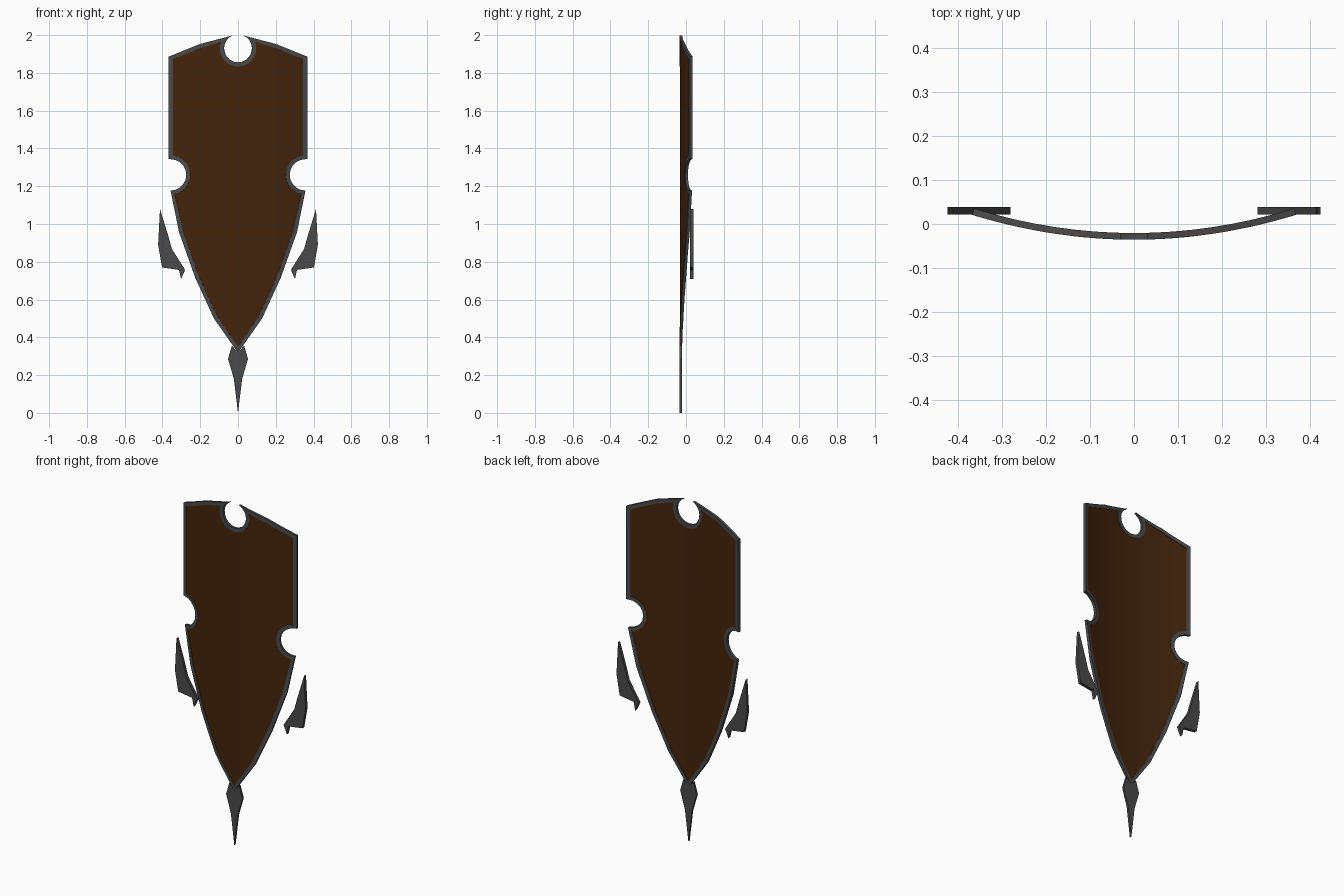
import bpy, bmesh, math

if "Cube" in bpy.data.objects:
    bpy.data.objects.remove(bpy.data.objects["Cube"])


def material(name, rgb):
    m = bpy.data.materials.new(name)
    m.diffuse_color = (*rgb, 1)
    m.use_nodes = True
    m.node_tree.nodes["Principled BSDF"].inputs["Base Color"].default_value = m.diffuse_color
    return m


WOOD = material("dark brown wood", (0.056, 0.018, 0.004))
IRON = material("dark grey iron", (0.068, 0.068, 0.070))


def arc(cx, cz, r, a0, a1, n=10):
    angles = [math.radians(a0 + (a1 - a0) * i / n) for i in range(n + 1)]
    return [(cx + r * math.cos(a), cz + r * math.sin(a)) for a in angles]


def mirrored(half):
    """Close a right-hand outline whose first and last points lie on x = 0."""
    return half + [(-x, z) for x, z in reversed(half[1:-1])]


def plate(name, loops, thickness, mat, y=0.0, bow=0.0):
    """Fill outlines in the XZ plane, bow them backwards and thicken them."""
    bm = bmesh.new()
    for loop in loops:
        vs = [bm.verts.new((x, 0, z)) for x, z in loop]
        for i, v in enumerate(vs):
            bm.edges.new((v, vs[(i + 1) % len(vs)]))
    bmesh.ops.triangle_fill(bm, use_beauty=True, edges=bm.edges[:], normal=(0, -1, 0))
    if bow:
        for i in range(-8, 9):
            bmesh.ops.bisect_plane(bm, geom=bm.verts[:] + bm.edges[:] + bm.faces[:],
                                   dist=1e-5, plane_co=(i * 0.045, 0, 0), plane_no=(1, 0, 0))
    bmesh.ops.recalc_face_normals(bm, faces=bm.faces[:])
    for v in bm.verts:
        v.co.y = y + bow * v.co.x ** 2
    me = bpy.data.meshes.new(name)
    bm.to_mesh(me)
    bm.free()
    me.materials.append(mat)
    ob = bpy.data.objects.new(name, me)
    bpy.context.collection.objects.link(ob)
    mod = ob.modifiers.new("thickness", 'SOLIDIFY')
    mod.thickness = thickness
    mod.offset = 0
    bpy.ops.object.select_all(action='DESELECT')
    ob.select_set(True)
    bpy.context.view_layer.objects.active = ob
    bpy.ops.object.modifier_apply(modifier="thickness")
    bpy.ops.object.shade_smooth_by_angle(angle=math.radians(30))
    return ob


# Shield outlines: notch on top, notch on the side, taper to the tip
outer = mirrored(
    arc(0, 1.93, 0.074, -90, 66)
    + [(0.2, 1.953), (0.365, 1.886), (0.365, 1.343)]
    + arc(0.355, 1.26, 0.083, 90, 270)
    + [(0.31, 0.955), (0.225, 0.715), (0.127, 0.50), (0, 0.318)])
inner = mirrored(
    arc(0, 1.93, 0.096, -90, 20)
    + [(0.195, 1.932), (0.343, 1.872), (0.343, 1.363)]
    + arc(0.355, 1.26, 0.104, 98, 258)
    + [(0.288, 0.96), (0.206, 0.723), (0.109, 0.51), (0, 0.35)])

plate("shield_panel", [inner], 0.010, WOOD, -0.028, 0.42)
plate("shield_rim", [outer, inner], 0.015, IRON, -0.028, 0.42)

# Spike under the tip
plate("bottom_spike", [mirrored([(0, 0.318), (0.032, 0.357), (0.053, 0.286),
                                 (0.022, 0.18), (0, 0)])], 0.013, IRON, -0.028)

# Barbed side blades
blade = [(0.413, 1.08), (0.423, 0.89), (0.402, 0.770), (0.312, 0.757),
         (0.302, 0.708), (0.28, 0.757), (0.35, 0.868), (0.37, 0.94)]
for side, s in (("right", 1), ("left", -1)):
    plate(side + "_blade", [[(s * x, z) for x, z in blade]], 0.018, IRON, 0.03)
